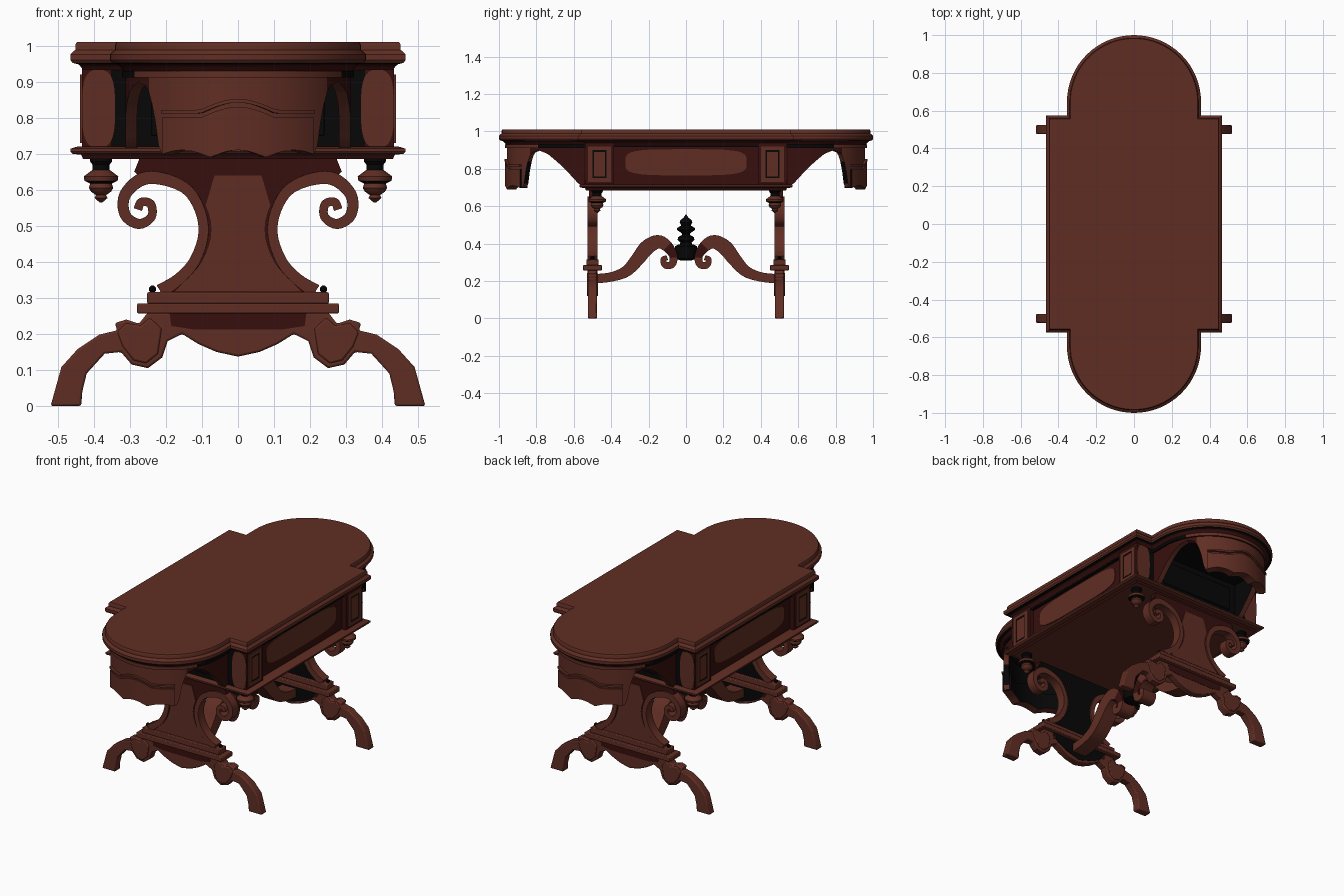
import bpy, bmesh, math
from mathutils import Vector

if "Cube" in bpy.data.objects:
    bpy.data.objects.remove(bpy.data.objects["Cube"])

MATS = []
for label, col in (("red_brown_wood", (0.118, 0.027, 0.017, 1)),
                   ("dark_red_wood", (0.037, 0.005, 0.004, 1)),
                   ("black_wood", (0.002, 0.002, 0.002, 1))):
    m = bpy.data.materials.new(label)
    m.diffuse_color = col
    m.use_nodes = True
    m.node_tree.nodes["Principled BSDF"].inputs["Base Color"].default_value = m.diffuse_color
    MATS.append(m)
BROWN, RED, BLACK = 0, 1, 2


def make(name, verts, faces, bevel=0):
    me = bpy.data.meshes.new(name)
    me.from_pydata(verts, [], faces)
    bm = bmesh.new()
    bm.from_mesh(me)
    bmesh.ops.recalc_face_normals(bm, faces=bm.faces)
    bm.to_mesh(me)
    bm.free()
    for mat in MATS:
        me.materials.append(mat)
    ob = bpy.data.objects.new(name, me)
    bpy.context.collection.objects.link(ob)
    if bevel:
        m = ob.modifiers.new("bevel", 'BEVEL')
        m.width, m.segments, m.limit_method = bevel, 2, 'ANGLE'
        m.angle_limit = math.radians(50)
    return ob


def paint(ob, rule):
    """Material per face, fixed or from a rule on (centre, normal)."""
    for f in ob.data.polygons:
        f.material_index = rule(f.center, f.normal) if callable(rule) else rule


def loft(name, rings, bevel=0):
    """Skin equal-length closed rings and cap both ends."""
    n = len(rings[0])
    faces = [list(range(n)), list(range((len(rings) - 1) * n, len(rings) * n))]
    for k in range(len(rings) - 1):
        for i in range(n):
            j = (i + 1) % n
            faces.append([k*n + i, k*n + j, (k+1)*n + j, (k+1)*n + i])
    return make(name, [p for r in rings for p in r], faces, bevel)


def box(name, c, s, bevel=0):
    rect = [(-1, -1), (1, -1), (1, 1), (-1, 1)]
    return loft(name, [[(c[0] + a*s[0], c[1] + b*s[1], c[2] + h*s[2]) for a, b in rect]
                       for h in (-1, 1)], bevel)


def plate(name, pts, y, t, bevel=0):
    """Front-view (x, z) outline given thickness along y."""
    return loft(name, [[(a, y + d, b) for a, b in pts] for d in (-t, t)], bevel)


def lathe(name, x, y, prof, n=16):
    return loft(name, [[(x + r*math.cos(2*math.pi*i/n), y + r*math.sin(2*math.pi*i/n), z)
                        for i in range(n)] for r, z in prof])


def smooth(pts, steps=5):
    """Catmull-Rom through tuples of any size."""
    P = [Vector(p) for p in [pts[0]] + pts + [pts[-1]]]
    out = []
    for i in range(1, len(P) - 2):
        a, b, c, d = P[i-1:i+3]
        for k in range(steps):
            t = k / steps
            out.append(0.5*(2*b + (c-a)*t + (2*a-5*b+4*c-d)*t*t + (3*b-a-3*c+d)*t**3))
    return out + [P[-2]]


def ribbon(name, path, place, t, bevel=0):
    """Scrolling band; path holds (u, v, half width), place maps u, v, depth to 3D."""
    pts = smooth(path)
    rings = []
    for i, p in enumerate(pts):
        d = (pts[min(i+1, len(pts)-1)] - pts[max(i-1, 0)]).to_2d().normalized()
        w = Vector((-d.y, d.x)) * p.z
        a, b = p.to_2d() + w, p.to_2d() - w
        rings.append([place(a.x, a.y, -t), place(a.x, a.y, t),
                      place(b.x, b.y, t), place(b.x, b.y, -t)])
    return loft(name, rings, bevel)


def oval(a, b, power=2.6, n=32):
    """Rounded-rectangle outline."""
    g = lambda v: math.copysign(abs(v)**(2/power), v)
    return [(a*g(math.cos(2*math.pi*i/n)), b*g(math.sin(2*math.pi*i/n))) for i in range(n)]


def lerp(table, v):
    for (a, za), (b, zb) in zip(table, table[1:]):
        if v <= b:
            return za + (zb - za) * max(0, v - a) / (b - a)
    return table[-1][1]


# table top: rectangle with rounded ends, moulded edge
def outline(o):
    a, b, r, n = 0.465 + o, 0.575 + o, 0.355 + o, 32
    arc = [(r*math.cos(math.pi*i/n), 0.645 + r*math.sin(math.pi*i/n)) for i in range(n + 1)]
    half = [(a, b), (r, b)] + arc + [(-r, b), (-a, b)]
    return half + [(-x, -y) for x, y in half]


top = loft("table_top", [[(x, y, z) for x, y in outline(o)] for z, o in (
    (0.925, -.04), (0.94, -.03), (0.948, -.022), (0.952, -.006), (0.96, 0), (0.976, 0),
    (0.984, -.008), (0.988, -.014), (1.003, -.014), (1.01, -.018))])
paint(top, lambda c, n: BLACK if n.z < -.9 else RED if c.z < .945 else BROWN)

# drawer body, side fronts and lower moulding
body = box("body", (0, 0, 0.825), (0.408, 0.54, 0.12))
paint(body, lambda c, n: BLACK if abs(n.y) > .5 else RED)
shelf = loft("lower_moulding", [[(sx*(0.465+o), sy*(0.57+o), z) for sx, sy in
             ((-1, -1), (1, -1), (1, 1), (-1, 1))] for z, o in
             ((0.685, -.035), (0.697, -.03), (0.7, -.005), (0.706, 0), (0.714, 0), (0.72, -.02))])
paint(shelf, lambda c, n: RED if c.z < .698 and n.z > -.95 else BROWN)
for s in (-1, 1):
    loft("drawer_front", [[(x, u, 0.835 + v) for u, v in oval(0.325, 0.07, 4)]
                          for x in (s*0.40, s*0.412)])
    paint(box("drawer_rail", (s*0.412, 0, 0.923), (0.012, 0.385, 0.007)), BLACK)
    paint(box("end_panel", (0, s*0.542, 0.82), (0.24, 0.006, 0.07), 0.004), BLACK)
    for q in (-1, 1):
        # corner posts with framed panels
        y = q*0.463
        paint(box("corner_post", (s*0.393, y, 0.825), (0.04, 0.078, 0.12)), RED)
        for e in (-1, 1):
            box("post_frame_side", (s*0.434, y + e*0.05, 0.825), (0.004, 0.012, 0.095))
            box("post_frame_rail", (s*0.434, y, 0.825 + e*0.085), (0.004, 0.04, 0.01))
        paint(box("post_recess", (s*0.432, y, 0.825), (0.002, 0.04, 0.08)), BLACK)
        box("post_field", (s*0.433, y, 0.825), (0.003, 0.03, 0.065))
        plate("post_end_panel", [(s*0.387 + u, 0.825 + v) for u, v in oval(0.046, 0.108, 3)],
              q*0.541, 0.002)
        # turned drops below the corners
        drop = lathe("corner_drop", s*0.38, q*0.475, [
            (.03, .69), (.03, .678), (.024, .67), (.024, .655), (.048, .637), (.046, .625),
            (.03, .617), (.034, .605), (.028, .595), (.014, .585), (.018, .577), (.004, .565)])
        paint(drop, lambda c, n: BLACK if c.z > .65 or .615 < c.z < .624 else BROWN)

# curved end aprons with side arches and scalloped ornament
R, CY = 0.312, 0.645
ARCH = [(0.53, .70), (0.57, .715), (0.62, .77), (0.68, .83), (0.74, .88), (0.79, .90),
        (0.83, .885), (0.852, .82), (0.866, .72)]


def low(x, y):
    if abs(x) < 0.213:
        return 0.693 + 0.02*abs(math.cos(math.pi*x/0.15))
    return lerp(ARCH, y)


def high(x):
    return 0.8 + (0.03*math.cos(math.pi*x/0.2) if abs(x) < 0.1 else 0)


def curved(name, s, a0, a1, n, r0, r1, lo, hi, legs=False):
    dirs = [(math.sin(a0 + (a1-a0)*i/n), math.cos(a0 + (a1-a0)*i/n), 0) for i in range(n+1)]
    if legs:
        back = [0.112*(5-i)/5 for i in range(5)]
        dirs = [(-1, 0, b) for b in back] + dirs + [(1, 0, b) for b in back[::-1]]
    rings = []
    for dx, dy, b in dirs:
        x, y = R*dx, CY + R*dy - b
        rings.append([(r*dx, s*(CY + r*dy - b), z) for r, z in
                      ((r0, lo(x, y)), (r1, lo(x, y)), (r1, hi(x)), (r0, hi(x)))])
    return loft(name, rings)


def apron_rule(c, n):
    if abs(n.z) > .3:
        return BROWN
    out = n.x*c.x + n.y*(c.y - math.copysign(CY, c.y))
    return BLACK if out < 0 else RED if abs(c.x) > .25 else BROWN


for s in (-1, 1):
    h = math.pi/2
    paint(curved("end_apron", s, -h, h, 72, 0.28, R, low, lambda x: 0.935, True), apron_rule)
    paint(curved("apron_moulding", s, -h, h, 40, 0.29, 0.322,
                 lambda x, y: 0.912, lambda x: 0.93, True),
          lambda c, n: BLACK if abs(c.x) > .29 else RED if n.z < -.5 else BROWN)
    w = math.asin(0.205/R)
    paint(curved("apron_ornament", s, -w, w, 36, 0.27, 0.322,
                 lambda x, y: low(x, y) - 0.003, high), apron_rule)
    curved("ornament_bead", s, -w, w, 36, 0.305, 0.326,
           lambda x, y: high(x) + 0.012, lambda x: high(x) + 0.022)

# pedestal ends
SIDE = [(0.215, .318, .02), (0.165, .352, .016), (0.122, .4, .015), (0.097, .47, .014),
        (0.103, .535, .014), (0.138, .597, .015), (0.2, .628, .017), (0.265, .63, .018),
        (0.314, .585, .016), (0.313, .53, .015), (0.275, .505, .014), (0.24, .525, .012),
        (0.242, .56, .012), (0.268, .566, .012), (0.278, .545, .012)]
LEG = [(0, .137), (0.06, .15), (0.11, .172), (0.155, .2), (0.195, .18), (0.21, .135),
       (0.25, .105), (0.295, .115), (0.325, .15), (0.37, .145), (0.42, .09), (0.432, .04),
       (0.435, 0), (0.52, 0), (0.49, .108), (0.445, .158), (0.385, .198), (0.335, .21),
       (0.342, .23), (0.31, .24), (0.275, .228), (0.25, .26)]
LOBE = [(0.212, .215), (0.222, .145), (0.255, .118), (0.29, .127), (0.32, .165),
        (0.335, .205), (0.31, .23), (0.27, .222), (0.245, .245)]


def both(pts):
    return pts + [(-x, z) for x, z in reversed(pts) if x > 0]


for y in (-0.5, 0.5):
    edge = [(p.x, p.y) for p in smooth(SIDE[:8], 3)]
    panel = plate("pedestal_panel", both([(0.225, .312)] + edge + [(0.288, .65), (0.272, .69)]),
                  y, 0.018)
    paint(panel, lambda c, n: BLACK if n.y*c.y < -.1 else RED)
    field = plate("pedestal_field", both([(0.175, .318)] + [
        (max(x - 0.022, 0.05), z) for x, z in edge if 0.34 < z < 0.56] + [(0.065, .64)]), y, 0.022)
    paint(field, lambda c, n: BLACK if n.y*c.y < -.1 else BROWN)
    plate("legs", both(LEG), y, 0.024, 0.006)
    paint(plate("leg_frieze", both([(0.12, .212), (0.185, .222), (0.19, .258)]), y, 0.0255), RED)
    paint(plate("leg_frieze_back", both([(0, .15), (0.1, .18), (0.15, .205), (0.19, .258)]),
                y*0.956, 0.004), BLACK)
    box("base_moulding", (0, y, 0.271), (0.28, 0.05, 0.014), 0.004)
    box("base_step", (0, y, 0.3), (0.252, 0.033, 0.016), 0.004)
    for s in (-1, 1):
        ribbon("pedestal_scroll", SIDE, lambda u, v, d: (s*u, y + d, v), 0.027, 0.004)
        plate("leg_lobe", [(s*x, z) for x, z in LOBE], y, 0.03, 0.005)
        paint(lathe("base_bead", s*0.237, y,
                    [(.003, .314), (.01, .32), (.01, .328), (.003, .335)], 8), BLACK)

# scrolled stretcher with central turned finial
STRETCH = [(0.49, .212, .025), (0.4, .222, .025), (0.32, .252, .03), (0.26, .315, .036),
           (0.21, .378, .04), (0.15, .41, .036), (0.1, .385, .03), (0.068, .335, .022),
           (0.075, .29, .02), (0.11, .285, .018), (0.122, .315, .015), (0.1, .325, .013)]
for s in (-1, 1):
    band = ribbon("stretcher", STRETCH, lambda u, v, d: (d, s*u, v), 0.045, 0.007)
    paint(band, lambda c, n: RED if abs(c.y) < .1 and c.z > .32 else BROWN)
hub = lathe("stretcher_hub", 0, 0, [(.03, .31), (.055, .32), (.06, .35), (.06, .385), (.04, .395)])
finial = lathe("centre_finial", 0, 0, [
    (.035, .39), (.03, .405), (.045, .42), (.042, .435), (.02, .447), (.022, .455),
    (.05, .475), (.046, .485), (.025, .497), (.034, .512), (.03, .525), (.012, .54), (.003, .555)])
for ob in (hub, finial):
    paint(ob, BLACK)

# smooth shading with sharp edges kept
for ob in bpy.data.objects:
    ob.select_set(True)
    bpy.context.view_layer.objects.active = ob
bpy.ops.object.shade_smooth_by_angle(angle=math.radians(35))
